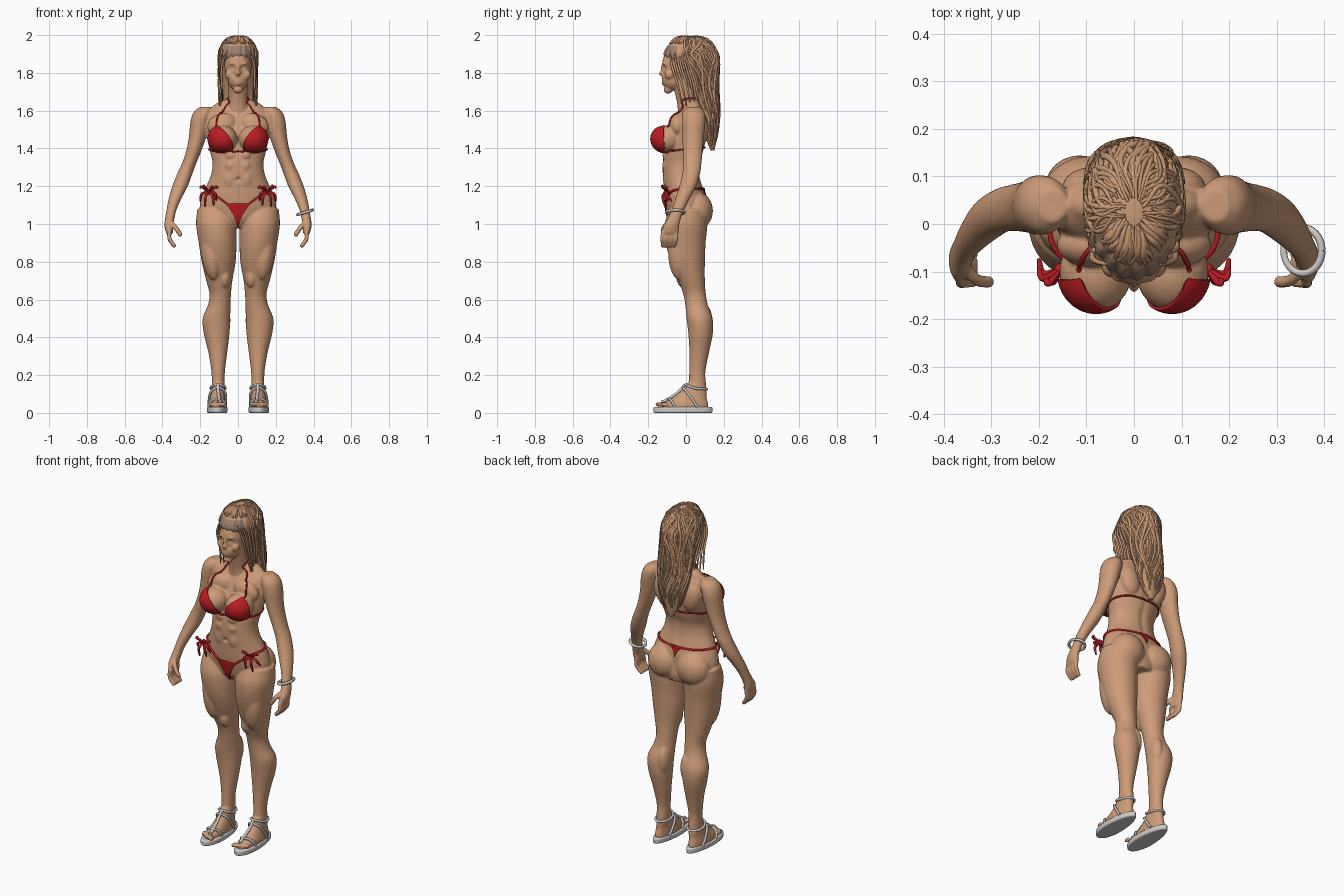
import bpy, bmesh, math, random
from mathutils import Vector, Matrix
from mathutils.bvhtree import BVHTree

random.seed(4)
if "Cube" in bpy.data.objects:
    bpy.data.objects.remove(bpy.data.objects["Cube"])


def material(name, rgb):
    m = bpy.data.materials.new(name)
    m.use_nodes = True
    m.diffuse_color = (*rgb, 1)
    m.node_tree.nodes["Principled BSDF"].inputs["Base Color"].default_value = (*rgb, 1)
    return m


SKIN = material("warm skin", (0.61, 0.33, 0.19))
HAIR = material("tan hair", (0.58, 0.32, 0.18))
SCALP = material("hairline brown", (0.33, 0.22, 0.16))
RED = material("swimsuit red", (0.5, 0.012, 0.016))
PALE = material("pale grey", (0.6, 0.59, 0.57))
meshes = []


def spline(rows, n=6):
    out = []
    for i in range(len(rows) - 1):
        a, b, c, d = (rows[min(max(i + k, 0), len(rows) - 1)] for k in (-1, 0, 1, 2))
        for j in range(n):
            t = j / n
            out.append(tuple(q + 0.5 * t * (r - p + t * (2*p - 5*q + 4*r - s + t * (3*(q - r) + s - p)))
                             for p, q, r, s in zip(a, b, c, d)))
    return out + [rows[-1]]


def loft(bm, rows, side=1, seg=32, wave=0):
    # Stacks horizontal ellipses given as x, y, z, x radius, y radius
    rings = []
    for x, y, z, rx, ry in spline(sorted(rows, key=lambda r: r[2])):
        ring = []
        for i in range(seg):
            a = math.tau * i / seg
            k = 1 + wave * math.sin(a * 19 + 5 * math.sin(z * 14))
            ring.append(bm.verts.new((side * x + k * rx * math.cos(a), y + k * ry * math.sin(a), z)))
        rings.append(ring)
    for lo, hi in zip(rings, rings[1:]):
        for i in range(seg):
            j = (i + 1) % seg
            bm.faces.new((lo[i], lo[j], hi[j], hi[i]))
    bm.faces.new(rings[0][::-1])
    bm.faces.new(rings[-1])


def ball(bm, at, size, tilt=0, side=1):
    m = (Matrix.Translation((side * at[0], at[1], at[2])) @ Matrix.Rotation(tilt * side, 4, 'Y')
         @ Matrix.Diagonal((*size, 1)))
    bmesh.ops.create_icosphere(bm, subdivisions=3, radius=1, matrix=m)


def finish(name, bm, mat):
    me = bpy.data.meshes.new(name)
    bm.to_mesh(me)
    bm.free()
    me.materials.append(mat)
    ob = bpy.data.objects.new(name, me)
    bpy.context.collection.objects.link(ob)
    meshes.append(ob)
    return ob


def cord(name, pts, radius, mat, tips=1.0):
    cu = bpy.data.curves.new(name, 'CURVE')
    cu.dimensions, cu.bevel_depth, cu.bevel_resolution, cu.use_fill_caps = '3D', radius, 1, True
    sp = cu.splines.new('POLY')
    sp.points.add(len(pts) - 1)
    for i, (p, q) in enumerate(zip(sp.points, pts)):
        p.co = (*q, 1)
        p.radius = tips + (1 - tips) * math.sin(math.pi * i / (len(pts) - 1))
    cu.materials.append(mat)
    ob = bpy.data.objects.new(name, cu)
    bpy.context.collection.objects.link(ob)


# Torso, neck and head
bm = bmesh.new()
loft(bm, [(0, .02, .98, .09, .08), (0, .01, 1.02, .15, .10), (0, 0, 1.08, .2, .105),
          (0, -.005, 1.14, .193, .108), (0, -.015, 1.2, .168, .102), (0, -.025, 1.26, .143, .098),
          (0, -.025, 1.32, .135, .098), (0, -.012, 1.38, .147, .104), (0, .005, 1.45, .163, .103),
          (0, .022, 1.52, .172, .093), (0, .032, 1.58, .172, .077), (0, .035, 1.62, .13, .056),
          (0, .03, 1.655, .07, .045)])
loft(bm, [(0, .02, 1.56, .07, .06), (0, .008, 1.64, .053, .055), (0, -.01, 1.72, .05, .055),
          (0, -.02, 1.79, .05, .055)])
for at, size in [((0, -.035, 1.84), (.072, .093, .103)), ((0, -.07, 1.765), (.055, .058, .058)),
                 ((0, -.095, 1.71), (.026, .024, .02)), ((0, -.128, 1.796), (.013, .016, .013)),
                 ((0, -.122, 1.82), (.009, .012, .03)), ((0, -.119, 1.755), (.021, .011, .008)),
                 ((0, -.117, 1.741), (.018, .011, .008)), ((0, -.113, 1.848), (.05, .014, .012))]:
    ball(bm, at, size)

# Limbs and muscles
for s in (1, -1):
    loft(bm, [(.115, .01, 1.08, .1, .095), (.115, 0, 1.0, .107, .113), (.108, -.002, .9, .1, .106),
              (.102, .01, .8, .09, .09), (.099, .03, .7, .069, .07), (.094, .045, .63, .057, .06),
              (.1, .056, .57, .06, .06), (.114, .072, .5, .073, .069), (.113, .077, .42, .068, .065),
              (.107, .07, .32, .05, .052), (.105, .06, .22, .036, .043), (.105, .06, .15, .034, .046),
              (.106, .06, .1, .034, .05)], s)
    loft(bm, [(.11, -.012, .025, .046, .132), (.11, -.005, .05, .045, .122), (.108, .018, .08, .04, .092),
              (.106, .04, .115, .036, .068), (.105, .056, .16, .033, .047)], s)
    loft(bm, [(.17, .04, 1.62, .03, .035), (.185, .04, 1.59, .05, .058), (.2, .04, 1.54, .052, .063),
              (.212, .038, 1.47, .047, .058), (.23, .036, 1.4, .041, .053), (.255, .034, 1.33, .038, .049),
              (.28, .028, 1.27, .04, .047), (.307, .01, 1.2, .041, .045), (.335, -.02, 1.13, .033, .038),
              (.353, -.045, 1.07, .026, .033), (.361, -.062, 1.03, .025, .035),
              (.367, -.078, .99, .023, .042), (.362, -.085, .95, .018, .045)], s)
    for at, size, tilt in [((.08, -.1, 1.45), (.077, .084, .073), 0), ((.085, -.045, 1.525), (.08, .045, .06), .3),
                           ((.095, .057, 1.07), (.1, .086, .1), 0), ((.2, .04, 1.555), (.048, .06, .065), -.3),
                           ((.09, .075, 1.5), (.06, .045, .09), .2), ((.06, .04, 1.625), (.085, .04, .035), .3),
                           ((.094, .006, .645), (.034, .024, .036), 0), ((.14, -.03, .85), (.055, .065, .15), .1),
                           ((.07, -.01, .72), (.032, .042, .06), 0), ((.075, .09, .49), (.035, .05, .09), 0),
                           ((.036, -.105, 1.31), (.032, .021, .03), 0), ((.036, -.105, 1.365), (.032, .02, .028), 0),
                           ((.04, -.1, 1.24), (.035, .022, .05), 0), ((.045, -.088, 1.79), (.024, .026, .025), 0)]:
        ball(bm, at, size, tilt, s)
    for i in range(5):
        ball(bm, (.074 + .018 * i, -.143 + .008 * i, .045), (.011 - .001 * i, .02, .013), 0, s)
    for i in range(4):
        for p in spline([(.363, -.122 + .024*i, .96), (.362, -.125 + .024*i, .92), (.338, -.122 + .02*i, .885)]):
            ball(bm, p, (.0115,) * 3, 0, s)
    for p in spline([(.357, -.09, 1.01), (.33, -.118, .98), (.306, -.122, .945)]):
        ball(bm, p, (.013,) * 3, 0, s)
body = finish("body", bm, SKIN)
mod = body.modifiers.new("fuse", 'REMESH')
mod.mode, mod.voxel_size = 'VOXEL', 0.0055
mod = body.modifiers.new("soften", 'SMOOTH')
mod.factor, mod.iterations = 0.5, 5
graph = bpy.context.evaluated_depsgraph_get()
skin_mesh = bpy.data.meshes.new_from_object(body.evaluated_get(graph))
body.modifiers.clear()
body.data = skin_mesh

# Navel, eye sockets, spine and midline grooves
dents = [(0, -.125, 1.235, .011, .014), (.03, -.122, 1.826, .015, .01), (-.03, -.122, 1.826, .015, .01)]
dents += [(0, .1 - .03 * math.sin((z - 120) / 8), z / 100, .02, .004) for z in range(122, 148, 2)]
normals = [v.normal.copy() for v in skin_mesh.vertices]
for v, n in zip(skin_mesh.vertices, normals):
    for x, y, z, r, depth in dents:
        d = (v.co - Vector((x, y, z))).length / r
        if d < 3:
            v.co -= n * depth * math.exp(-d * d)
skin_mesh.update()
surface = BVHTree.FromPolygons([v.co for v in skin_mesh.vertices], [p.vertices for p in skin_mesh.polygons])


def snug(name, pts, radius, mat, side=1):
    # Lays a cord on the skin
    out = []
    for p in spline(pts, 8):
        hit, n, _, _ = surface.find_nearest(Vector((side * p[0], p[1], p[2])))
        out.append(hit + n * radius * 0.6)
    cord(name, out, radius, mat)


def patch(name, corners, bulge, ray, n=22):
    # Fabric triangle laid on the skin, with bowed sides
    a, b, c = (Vector(p) for p in corners)
    bm, grid = bmesh.new(), []
    for i in range(n + 1):
        t, row = i / n, []
        for j in range(n + 1):
            p = a.lerp(b, j / n).lerp(c, t)
            p += (b - a) * (j / n - 0.5) * bulge * math.sin(math.pi * t)
            start, way = ray(p)
            hit, nor, _, _ = surface.ray_cast(start, way.normalized())
            if hit is None:
                hit, nor, _, _ = surface.find_nearest(Vector((p.x, 0, p.y)))
            row.append(bm.verts.new(hit + nor * 0.004))
        grid.append(row)
    for lo, hi in zip(grid, grid[1:]):
        for j in range(n):
            bm.faces.new((lo[j], lo[j + 1], hi[j + 1], hi[j]))
    bmesh.ops.remove_doubles(bm, verts=bm.verts, dist=1e-5)
    bmesh.ops.recalc_face_normals(bm, faces=bm.faces)
    ob = finish(name, bm, RED)
    mod = ob.modifiers.new("thickness", 'SOLIDIFY')
    mod.thickness, mod.offset = 0.006, 0


# Swimsuit
for s, word in ((1, "left"), (-1, "right")):
    centre = Vector((s * .08, -.09, 1.45))

    def cup_ray(p):
        o = Vector((p.x - centre.x, 0, p.y - centre.z))
        o.y = -math.sqrt(max(.0064 - o.length_squared, .0009))
        return centre + o.normalized() * 0.2, -o
    patch(word + "_cup", [(s * .027, 1.387), (s * .16, 1.387), (s * .122, 1.53)], .35, cup_ray)
    snug(word + "_neck_strap", [(.12, -.1, 1.52), (.1, -.06, 1.58), (.065, -.03, 1.65), (.045, .05, 1.67),
                                (0, .07, 1.665)], .005, RED, s)
    snug(word + "_chest_strap", [(0, -.125, 1.388), (.08, -.13, 1.385), (.145, -.05, 1.39), (.145, .02, 1.4),
                                 (.1, .08, 1.405), (0, .1, 1.405)], .005, RED, s)
    snug(word + "_hip_string", [(.05, -.11, 1.1), (.1, -.11, 1.135), (.155, -.08, 1.175), (.18, 0, 1.19),
                                (.12, .09, 1.195), (0, .1, 1.185)], .006, RED, s)
    knot = Vector((s * .155, -.095, 1.17))
    for x, y, z in [(.045, 0, .022), (-.045, -.01, .022), (.03, -.02, .03), (-.02, -.02, .025),
                    (.045, .02, -.05), (.02, -.015, -.078), (-.025, -.015, -.07), (-.04, 0, -.045)]:
        end = knot + Vector((s * x, y, z))
        bow = (knot + end) / 2 + Vector((s * x * .3, -.02, .015))
        cord(word + "_bow_strand", spline([tuple(knot), tuple(bow), tuple(end)]), .0075, RED, .6)
    bm = bmesh.new()
    ball(bm, knot, (.013, .012, .013))
    finish(word + "_bow_knot", bm, RED)
patch("brief_front", [(-.062, 1.108), (.062, 1.108), (0, .985)], -.12,
      lambda p: (Vector((p.x, -1, p.y)), Vector((0, 1, 0))))
patch("brief_back", [(-.04, 1.192), (.04, 1.192), (0, 1.13)], -.2,
      lambda p: (Vector((p.x, 1, p.y)), Vector((0, -1, 0))))

# Sandals
for s, word in ((1, "left"), (-1, "right")):
    bm = bmesh.new()
    ring = []
    for i in range(40):
        a = math.tau * i / 40
        w = .054 - .008 * math.sin(a)
        ring.append(bm.verts.new((s * .11 + w * math.cos(a), -.016 + .156 * math.sin(a), 0)))
    base = bm.faces.new(ring)
    top = bmesh.ops.extrude_face_region(bm, geom=[base])["geom"]
    bmesh.ops.translate(bm, verts=[v for v in top if isinstance(v, bmesh.types.BMVert)], vec=(0, 0, .032))
    bmesh.ops.recalc_face_normals(bm, faces=bm.faces)
    sole = finish(word + "_sandal_sole", bm, PALE)
    mod = sole.modifiers.new("rounding", 'BEVEL')
    mod.width, mod.segments = .008, 3
    snug(word + "_centre_strap", [(.095, -.13, .06), (.1, -.08, .08), (.105, -.02, .12), (.105, .005, .14)],
         .009, PALE, s)
    for e in (1, -1):
        snug(word + "_toe_strap", [(.1, -.1, .08), (.11 + e * .03, -.075, .06), (.11 + e * .05, -.06, .03)],
             .007, PALE, s)
        snug(word + "_ankle_strap", [(.105, .0, .145), (.105 + e * .035, .05, .13), (.105, .115, .125)],
             .007, PALE, s)
        snug(word + "_side_strap", [(.105, -.01, .13), (.106 + e * .04, .02, .09), (.106 + e * .045, .06, .03)],
             .007, PALE, s)

# Bracelet on the left wrist
bangle = [Vector((.355 + .04 * math.cos(a), -.056 + .048 * math.sin(a), 1.062 + .012 * math.cos(a)))
          for a in (math.tau * i / 32 for i in range(33))]
cord("bracelet", bangle, .008, PALE)

# Hair mass with a darker hairline at the front
hair_rows = [(0, .14, 1.39, .015, .01), (0, .135, 1.45, .05, .028), (0, .13, 1.52, .076, .042),
             (0, .12, 1.6, .09, .056), (0, .098, 1.7, .095, .072), (0, .068, 1.8, .096, .1),
             (0, .03, 1.88, .098, .138), (0, .022, 1.92, .093, .132), (0, .025, 1.965, .072, .1),
             (0, .025, 1.987, .046, .068), (0, .025, 1.996, .012, .02)]
bm = bmesh.new()
loft(bm, hair_rows, seg=114, wave=.025)
hair = finish("hair_mass", bm, HAIR)
hair.data.materials.append(SCALP)
for f in hair.data.polygons:
    f.material_index = int(f.center.y < -.05 and 1.86 < f.center.z < 1.945)

# Loose locks flowing from the crown
rows = spline(hair_rows, 4)[::-1]
for i in range(110):
    a = math.tau * (i + random.random()) / 110
    front = math.sin(a) < -.3
    low = 1.945 if front else random.uniform(1.42, 1.7)
    drift, lift = random.uniform(-.35, .35), random.uniform(1.0, 1.05)
    path = []
    for k, (x, y, z, rx, ry) in enumerate(rows[random.randint(1, 4):]):
        if z > low:
            b = a + drift * math.sin(k * .35)
            path.append((rx * lift * math.cos(b), y + ry * lift * math.sin(b), z))
    if len(path) > 2:
        cord("hair_lock", path, random.uniform(.005, .009), HAIR, .4)
for s in (1, -1):
    for i in range(5):
        o = i * .012
        cord("side_lock", spline([(s * (.055 + o), -.085 + o * 2, 1.92), (s * (.085 + o / 3), -.075 + o * 2, 1.84),
                                  (s * .088, -.045 + o * 2, 1.74), (s * (.1 - o / 2), -.02 + o * 2, 1.63 - o)]),
             .007, HAIR, .4)

# Shading
bpy.ops.object.select_all(action='DESELECT')
for ob in meshes:
    ob.select_set(True)
bpy.context.view_layer.objects.active = body
bpy.ops.object.shade_smooth_by_angle(angle=math.radians(50))
